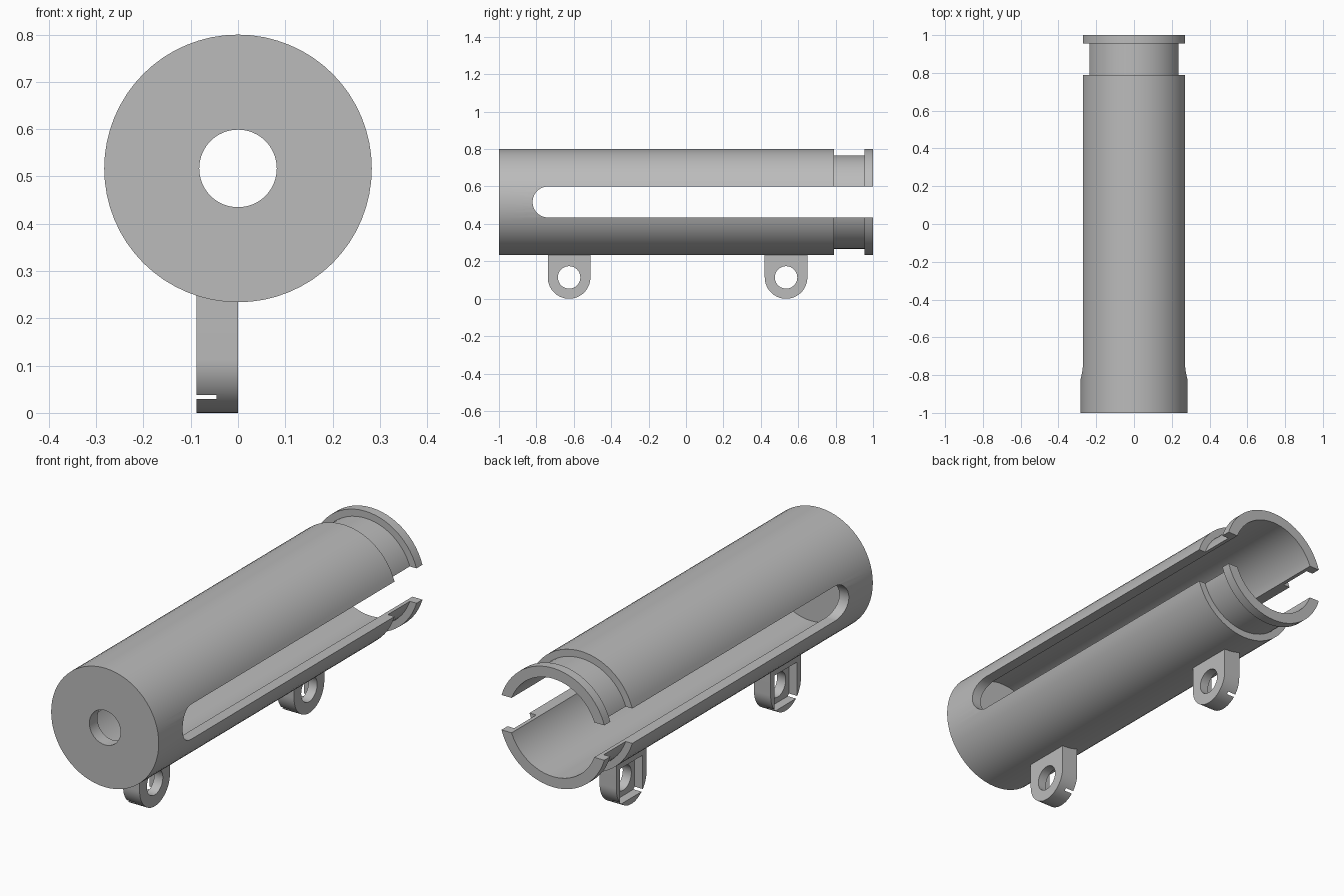
import bpy, bmesh
from math import sin, cos, pi, radians

if "Cube" in bpy.data.objects:
    bpy.data.objects.remove(bpy.data.objects["Cube"])

AXIS_Z = 0.517      # height of the tube axis
SEGMENTS = 64

grey = bpy.data.materials.new("plain grey")
grey.use_nodes = True
grey.diffuse_color = (0.5, 0.5, 0.5, 1)
grey.node_tree.nodes["Principled BSDF"].inputs["Base Color"].default_value = (0.5, 0.5, 0.5, 1)


def finish(name, bm):
    bmesh.ops.recalc_face_normals(bm, faces=bm.faces)
    mesh = bpy.data.meshes.new(name)
    bm.to_mesh(mesh)
    bm.free()
    mesh.materials.append(grey)
    obj = bpy.data.objects.new(name, mesh)
    bpy.context.collection.objects.link(obj)
    return obj


def lathe(name, profile):
    """Revolve a closed (radius, y) profile around the tube axis."""
    bm = bmesh.new()
    rings = []
    for i in range(SEGMENTS):
        a = 2 * pi * i / SEGMENTS
        rings.append([bm.verts.new((r * cos(a), y, AXIS_Z + r * sin(a))) for r, y in profile])
    n = len(profile)
    for i in range(SEGMENTS):
        a, b = rings[i], rings[(i + 1) % SEGMENTS]
        for j in range(n):
            k = (j + 1) % n
            bm.faces.new((a[j], a[k], b[k], b[j]))
    return finish(name, bm)


def prism(name, outline, x0, x1):
    """Extrude a (y, z) outline along x."""
    bm = bmesh.new()
    face = bm.faces.new([bm.verts.new((x0, y, z)) for y, z in outline])
    ext = bmesh.ops.extrude_face_region(bm, geom=[face])
    moved = [v for v in ext["geom"] if isinstance(v, bmesh.types.BMVert)]
    bmesh.ops.translate(bm, verts=moved, vec=(x1 - x0, 0, 0))
    return finish(name, bm)


def arc(y, z, r, start, end, steps):
    angles = [radians(start + (end - start) * i / steps) for i in range(steps + 1)]
    return [(y + r * cos(a), z + r * sin(a)) for a in angles]


def select_only(obj):
    bpy.ops.object.select_all(action='DESELECT')
    obj.select_set(True)
    bpy.context.view_layer.objects.active = obj


def cut(obj, cutter):
    cutter.hide_render = True
    mod = obj.modifiers.new("cut", 'BOOLEAN')
    mod.operation = 'DIFFERENCE'
    mod.solver = 'EXACT'
    mod.object = cutter
    select_only(obj)
    bpy.ops.object.modifier_apply(modifier=mod.name)
    bpy.data.objects.remove(cutter)


def smooth(obj):
    select_only(obj)
    bpy.ops.object.shade_smooth_by_angle(angle=radians(30))


# Hollow tube with end wall, front hole, rear groove and flange
tube = lathe("tube_body", [
    (0.082, -1), (0.283, -1), (0.283, 0.79), (0.25, 0.79), (0.25, 0.955),
    (0.283, 0.955), (0.283, 1), (0.233, 1), (0.233, -0.94), (0.082, -0.94)])

# Long slot through both sides, round at the front and open at the back
half = 0.083
slot = arc(-0.82 + half, AXIS_Z, half, 90, 270, 24)
slot += [(1.1, AXIS_Z - half), (1.1, AXIS_Z + half)]
cut(tube, prism("slot_cutter", slot, -0.5, 0.5))
smooth(tube)

# Mounting lugs with a bolt hole and a square nut pocket on one side
LUG_R, LUG_TOP, POCKET = 0.114, 0.268, 0.085
for name, y in (("front_lug", -0.625), ("rear_lug", 0.535)):
    z = LUG_R
    outline = arc(y, z, LUG_R, 180, 360, 32)
    outline += [(y + LUG_R, LUG_TOP), (y - LUG_R, LUG_TOP)]
    lug = prism(name, outline, -0.0875, 0)
    cut(lug, prism("hole_cutter", arc(y, z, 0.06, 0, 351, 39), -0.2, 0.2))
    square = [(y + sy * POCKET, z + sz * POCKET)
              for sy, sz in ((-1, -1), (1, -1), (1, 1), (-1, 1))]
    cut(lug, prism("pocket_cutter", square, -0.2, -0.045))
    smooth(lug)
